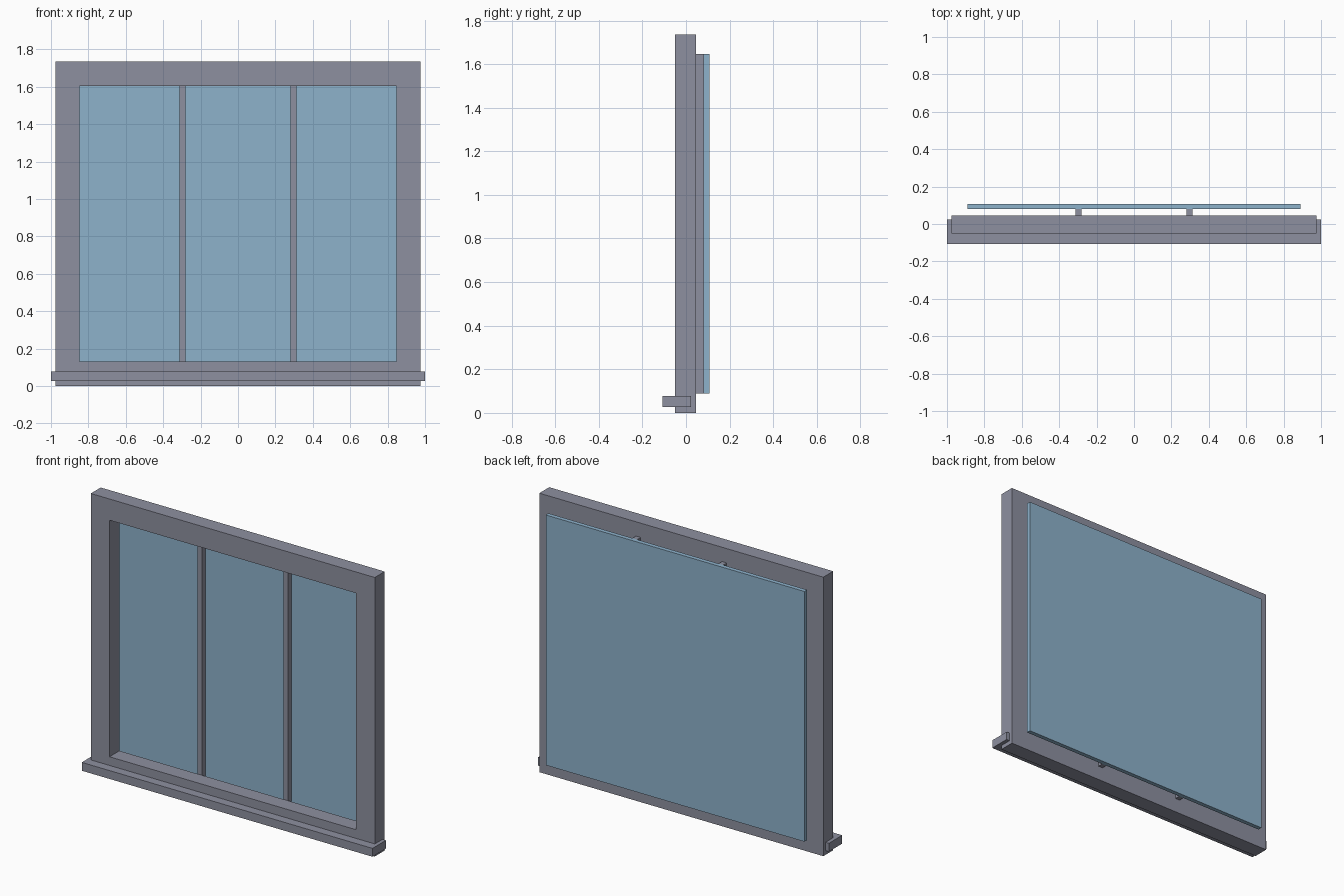
import bpy
import bmesh

cube = bpy.data.objects.get("Cube")
if cube:
    bpy.data.objects.remove(cube, do_unlink=True)


def make_material(name, rgb):
    mat = bpy.data.materials.new(name)
    mat.use_nodes = True
    mat.diffuse_color = (*rgb, 1)
    mat.node_tree.nodes["Principled BSDF"].inputs["Base Color"].default_value = (*rgb, 1)
    return mat


def add_object(name, bm, mat):
    bmesh.ops.recalc_face_normals(bm, faces=bm.faces)
    mesh = bpy.data.meshes.new(name)
    bm.to_mesh(mesh)
    bm.free()
    mesh.materials.append(mat)
    obj = bpy.data.objects.new(name, mesh)
    bpy.context.collection.objects.link(obj)
    return obj


def add_box(name, xs, ys, zs, mat):
    """Box spanning the given ranges on each axis."""
    bm = bmesh.new()
    bmesh.ops.create_cube(bm, size=1)
    for v in bm.verts:
        v.co = [r[0] if c < 0 else r[1] for c, r in zip(v.co, (xs, ys, zs))]
    return add_object(name, bm, mat)


def add_ring(name, outer, inner, ys, mat):
    """Rectangular frame with an opening; outer and inner are (half width, bottom, top)."""
    bm = bmesh.new()

    def loop(half, low, high):
        corners = ((-half, low), (half, low), (half, high), (-half, high))
        return [bm.verts.new((x, ys[0], z)) for x, z in corners]

    a, b = loop(*outer), loop(*inner)
    faces = []
    for i in range(4):
        j = (i + 1) % 4
        faces.append(bm.faces.new((a[i], a[j], b[j], b[i])))
    # Thicken the flat ring toward the back
    result = bmesh.ops.extrude_face_region(bm, geom=faces, use_keep_orig=True)
    moved = [g for g in result["geom"] if isinstance(g, bmesh.types.BMVert)]
    bmesh.ops.translate(bm, verts=moved, vec=(0, ys[1] - ys[0], 0))
    return add_object(name, bm, mat)


frame_grey = make_material("frame_grey", (0.27, 0.28, 0.35))
glass_blue = make_material("glass_blue", (0.27, 0.445, 0.60))

# Surround and projecting sill
add_ring("window_frame", (0.977, 0, 1.735), (0.848, 0.132, 1.603), (-0.051, 0.046), frame_grey)
add_box("window_sill", (-1, 1), (-0.107, 0.024), (0.026, 0.078), frame_grey)

# Vertical bars between the frame and the pane
for side, label in ((-1, "right"), (1, "left")):
    x = side * 0.296
    add_box(label + "_mullion", (x - 0.016, x + 0.016), (0.046, 0.08), (0.09, 1.646), frame_grey)

# Single pane behind the bars
add_box("glass_pane", (-0.89, 0.89), (0.08, 0.107), (0.09, 1.646), glass_blue)
